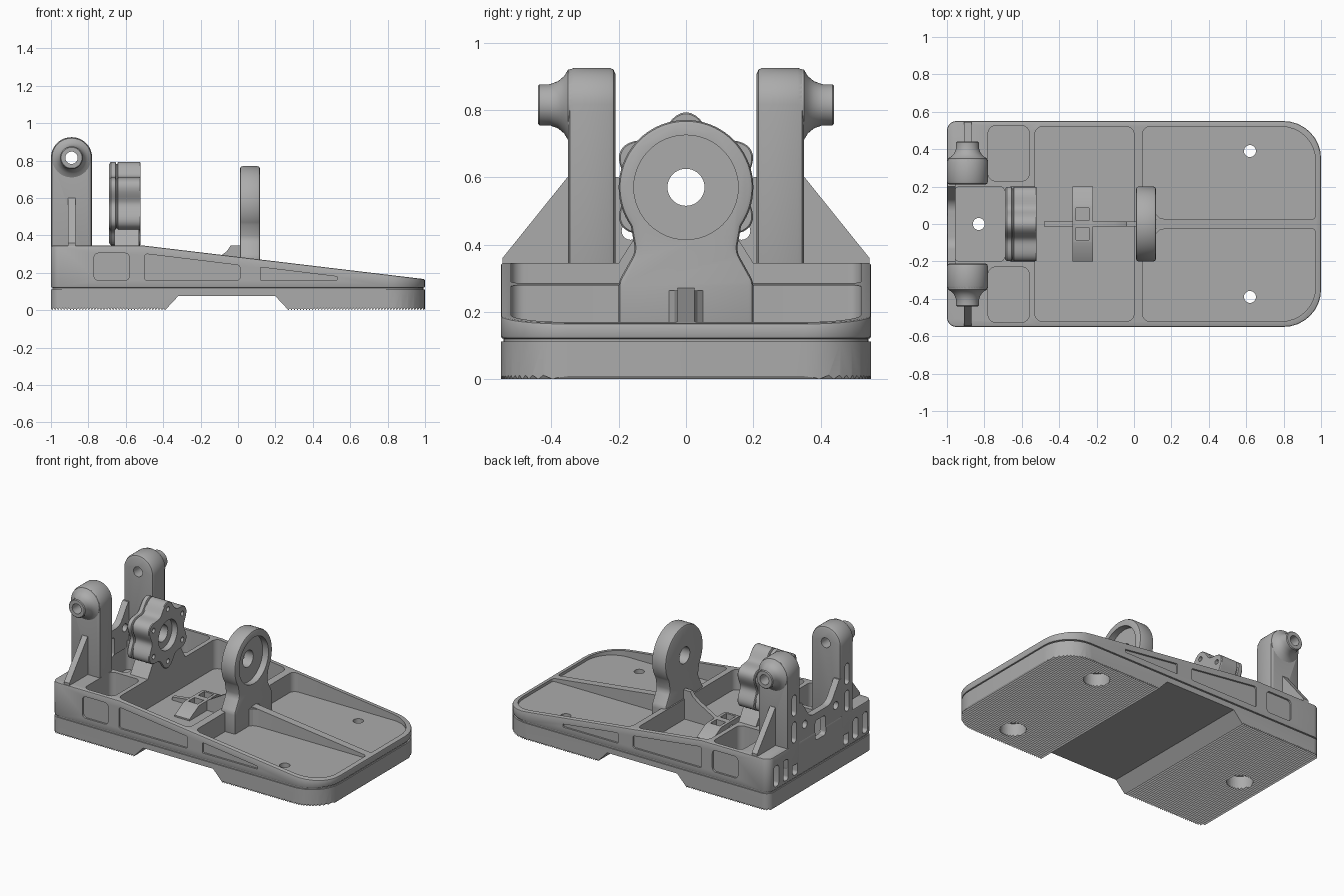
import bpy, bmesh, math
from mathutils import Vector

if "Cube" in bpy.data.objects:
    bpy.data.objects.remove(bpy.data.objects["Cube"])

PARTS = []
AXES = {"x": lambda u, v, d: (d, u, v),
        "y": lambda u, v, d: (u, d, v),
        "z": lambda u, v, d: (u, v, d)}


def add(name, bm):
    bmesh.ops.recalc_face_normals(bm, faces=bm.faces)
    mesh = bpy.data.meshes.new(name)
    bm.to_mesh(mesh)
    bm.free()
    obj = bpy.data.objects.new(name, mesh)
    bpy.context.scene.collection.objects.link(obj)
    PARTS.append(obj)
    return obj


def stack(name, rings, axis):
    """Skin a list of (outline, depth) rings along an axis and cap both ends."""
    bm = bmesh.new()
    loops = [[bm.verts.new(AXES[axis](u, v, d)) for u, v in pts] for pts, d in rings]
    for a, b in zip(loops, loops[1:]):
        for i in range(len(a)):
            bm.faces.new((a[i - 1], a[i], b[i], b[i - 1]))
    bm.faces.new(loops[0])
    bm.faces.new(loops[-1])
    return add(name, bm)


def prism(name, pts, axis, lo, hi):
    return stack(name, [(pts, lo), (pts, hi)], axis)


def rounded(pts, radii, steps=8):
    """Fillet polygon corners with true arcs."""
    out, n = [], len(pts)
    if not isinstance(radii, (list, tuple)):
        radii = [radii] * n
    for i, r in enumerate(radii):
        p = Vector(pts[i])
        if r == 0:
            out.append(tuple(p))
            continue
        u = (Vector(pts[i - 1]) - p).normalized()
        v = (Vector(pts[(i + 1) % n]) - p).normalized()
        half = u.angle(v) / 2
        t, w = r / math.tan(half), math.sin(half)
        for k in range(steps + 1):
            s = k / steps
            a, b, c = (1 - s) ** 2, 2 * w * s * (1 - s), s * s
            out.append(tuple((a * (p + u * t) + b * p + c * (p + v * t)) / (a + b + c)))
    return out


def rect(u0, u1, v0, v1, r=0):
    return rounded([(u0, v0), (u1, v0), (u1, v1), (u0, v1)], r)


def circle(u, v, r, n=40):
    return [(u + r * math.cos(i * math.tau / n), v + r * math.sin(i * math.tau / n)) for i in range(n)]


def bake(obj):
    dg = bpy.context.evaluated_depsgraph_get()
    mesh = bpy.data.meshes.new_from_object(obj.evaluated_get(dg))
    obj.modifiers.clear()
    obj.data = mesh


def boolean(obj, tool, op="DIFFERENCE"):
    mod = obj.modifiers.new("bool", "BOOLEAN")
    mod.operation, mod.solver, mod.object = op, "EXACT", tool
    bpy.context.view_layer.update()
    bake(obj)
    PARTS.remove(tool)
    bpy.data.objects.remove(tool)


def cut(obj, pts, axis, lo, hi):
    boolean(obj, prism("cutter", pts, axis, lo, hi))


def bevel(obj, width, angle=45, segments=2):
    mod = obj.modifiers.new("bevel", "BEVEL")
    mod.width, mod.segments = width, segments
    mod.limit_method, mod.angle_limit = "ANGLE", math.radians(angle)
    bpy.context.view_layer.update()
    bake(obj)


def mirror_y(obj):
    mod = obj.modifiers.new("mirror", "MIRROR")
    mod.use_axis = (False, True, False)
    bpy.context.view_layer.update()
    bake(obj)


SIDES = (-1, 1)
FLOOR = 0.15
W = 0.55


def footprint(inset=0):
    e, w = 1 - inset, W - inset
    return rounded([(-e, -w), (e, -w), (e, w), (-e, w)], [0.05, 0.2, 0.2, 0.05])


# Ribbed sole with a raised arch in the middle
def teeth(x0, x1, count):
    step = (x1 - x0) / count
    return [p for i in range(count) for p in ((x0 + i * step, 0), (x0 + (i + 0.5) * step, 0.012))]


outline = teeth(-1.01, -0.39, 38) + [(-0.39, 0), (-0.32, 0.075), (0.2, 0.075)]
outline += teeth(0.27, 1.01, 46) + [(1.01, 0), (1.01, 0.112), (-1.01, 0.112)]
sole = prism("ribbed_sole", outline, "y", -0.7, 0.7)
boolean(sole, prism("trim", footprint(), "z", -0.1, 0.3), "INTERSECT")
seam = prism("seam_layer", footprint(0.008), "z", 0.1, 0.13)

# Wedge shaped tray
tray = prism("wedge_tray", [(-1.1, 0.12), (1.1, 0.12), (1.1, 0.154), (-0.5, 0.345), (-1.1, 0.345)],
             "y", -0.7, 0.7)
boolean(tray, prism("trim", footprint(), "z", 0, 0.6), "INTERSECT")
bevel(tray, 0.008)
cut(tray, rect(-0.53, 0, -0.52, 0.52, 0.04), "z", FLOOR, 1)
cut(tray, rect(-0.96, -0.69, -0.2, 0.2, 0.03), "z", FLOOR, 1)
for s in SIDES:
    front = [(0.045, s * 0.025), (0.97, s * 0.025), (0.97, s * 0.52), (0.045, s * 0.52)]
    cut(tray, rounded(front, [0.06, 0.02, 0.18, 0.04]), "z", FLOOR, 1)
    y0, y1 = sorted((s * 0.23, s * 0.525))
    cut(tray, rect(-0.78, -0.56, y0, y1, 0.04), "z", FLOOR, 1)
    # Shallow side panels
    y0, y1 = sorted((s * (W - 0.012), s * 0.6))
    cut(tray, rect(-0.77, -0.58, 0.16, 0.305, 0.025), "y", y0, y1)
    cut(tray, rounded([(-0.5, 0.16), (0.01, 0.16), (0.01, 0.24), (-0.5, 0.302)], 0.015), "y", y0, y1)
    cut(tray, rounded([(0.12, 0.16), (0.53, 0.16), (0.53, 0.18), (0.12, 0.23)], 0.006), "y", y0, y1)
    # Rear slots
    for y in (0.27, 0.37, 0.47):
        cut(tray, rect(s * y - 0.026, s * y + 0.026, 0.14, 0.28, 0.02), "x", -1.1, -0.95)

# Counterbored foot holes
for x, y in ((0.62, 0.39), (0.62, -0.39), (-0.83, 0)):
    cut(sole, circle(x, y, 0.08), "z", -0.1, 0.09)
    for part in (sole, seam, tray):
        cut(part, circle(x, y, 0.032, 24), "z", -0.1, 0.3)

# Side towers with flared bosses
tower = prism("side_towers", rounded([(-1, 0.2), (-0.78, 0.2), (-0.78, 0.925), (-1, 0.925)],
                                     [0, 0, 0.109, 0.109], 12), "y", 0.21, 0.35)
bevel(tower, 0.018)
AX, AZ = -0.89, 0.815
boss = [(0.105, 0.33), (0.105, 0.35), (0.085, 0.362), (0.07, 0.38), (0.061, 0.405),
        (0.061, 0.435), (0.056, 0.44)]
boolean(tower, stack("boss", [(circle(AX, AZ, r), y) for r, y in boss], "y"), "UNION")
cut(tower, circle(AX, AZ, 0.033, 32), "y", 0.1, 0.6)
for z0, z1 in ((0.36, 0.5), (0.54, 0.68)):
    cut(tower, rect(0.258, 0.302, z0, z1, 0.02), "x", -1.1, -0.94)
mirror_y(tower)
gusset = prism("tower_gussets", [(0.34, 0.6), (0.352, 0.6), (0.545, 0.36), (0.545, 0.3), (0.34, 0.3)],
               "x", -0.91, -0.87)
mirror_y(gusset)

# Saddle shaped rear plate between the towers
saddle = prism("rear_saddle_plate",
               rounded([(-0.22, 0.3), (0.22, 0.3), (0.22, 0.6), (0.2, 0.6), (0.11, 0.47),
                        (-0.11, 0.47), (-0.2, 0.6), (-0.22, 0.6)],
                       [0, 0, 0, 0, 0.08, 0.08, 0, 0]), "x", -0.998, -0.955)
for part in (saddle, tray):
    cut(part, rect(-0.055, 0.055, 0.29, 0.42, 0.02), "x", -1.1, -0.94)
for s in SIDES:
    cut(saddle, circle(s * 0.165, 0.44, 0.026, 24), "x", -1.1, -0.9)

# Lobed flange on its pedestal
CZ = 0.57


def lobes(scale, n=96):
    pts = []
    for i in range(n):
        a = i * math.tau / n
        r = scale * (0.197 + 0.026 * math.cos(6 * (a - math.pi / 2)))
        pts.append((r * math.cos(a), CZ + r * math.sin(a)))
    return pts


flange_rings = [(0.94, -0.69), (1, -0.68), (1, -0.655), (0.95, -0.651),
                (0.95, -0.646), (1, -0.642), (1, -0.525), (0.98, -0.52)]
flange = stack("lobed_flange", [(lobes(k), x) for k, x in flange_rings], "x")
pedestal = rounded([(-0.2, 0.3), (0.2, 0.3), (0.2, 0.345), (0.14, 0.44), (-0.14, 0.44), (-0.2, 0.345)],
                   [0, 0, 0, 0.02, 0.02, 0])
boolean(flange, prism("pedestal", pedestal, "x", -0.66, -0.53), "UNION")
cut(flange, circle(0, CZ, 0.1), "x", -0.56, -0.4)
cut(flange, circle(0, CZ, 0.055), "x", -0.8, -0.4)
for i in range(6):
    a = math.pi / 2 + i * math.pi / 3
    cut(flange, circle(0.175 * math.cos(a), CZ + 0.175 * math.sin(a), 0.016, 16), "x", -0.8, -0.4)

# Bearing plate with a necked foot
arc = [(0.2 * math.cos(math.radians(a)), CZ + 0.2 * math.sin(math.radians(a))) for a in range(-35, 216, 5)]
foot = rounded([(0.2, 0.13), (0.2, 0.29), (0.15, 0.38)] + arc + [(-0.15, 0.38), (-0.2, 0.29), (-0.2, 0.13)],
               [0, 0.06, 0.06] + [0] * len(arc) + [0.06, 0.06, 0])
bearing = prism("bearing_plate", foot, "x", 0.01, 0.118)
bevel(bearing, 0.014, 50)
cut(bearing, circle(0, CZ, 0.155, 48), "x", 0.075, 0.3)
cut(bearing, circle(0, CZ, 0.055), "x", -0.1, 0.3)

# Web flare in front of the bearing plate and gusset behind it
prism("web_flare", [(0.1, -0.055), (0.12, -0.05), (0.135, -0.034), (0.17, -0.025),
                    (0.17, 0.025), (0.135, 0.034), (0.12, 0.05), (0.1, 0.055)], "z", 0.13, 0.263)
prism("rear_gusset", [(-0.48, 0.14), (0.03, 0.14), (0.03, 0.345), (-0.04, 0.345), (-0.06, 0.315),
                      (-0.1, 0.285), (-0.25, 0.2), (-0.48, 0.17)], "y", -0.014, 0.014)

# Low bridge clip on the tray floor
clip = prism("bridge_clip", [(-0.2, 0.14), (0.2, 0.14), (0.2, 0.16), (0.1, 0.215),
                             (-0.1, 0.215), (-0.2, 0.16)], "x", -0.33, -0.22)
for s in SIDES:
    y0, y1 = sorted((s * 0.02, s * 0.085))
    cut(clip, rect(-0.31, -0.24, y0, y1), "z", 0.155, 0.4)

# Single grey finish
grey = bpy.data.materials.new("plain_grey")
grey.use_nodes = True
colour = (0.41, 0.41, 0.41, 1)
grey.diffuse_color = colour
grey.node_tree.nodes["Principled BSDF"].inputs["Base Color"].default_value = colour
bpy.ops.object.select_all(action="DESELECT")
for obj in PARTS:
    obj.data.materials.clear()
    obj.data.materials.append(grey)
    obj.select_set(True)
bpy.context.view_layer.objects.active = PARTS[0]
bpy.ops.object.shade_smooth_by_angle(angle=math.radians(30))
